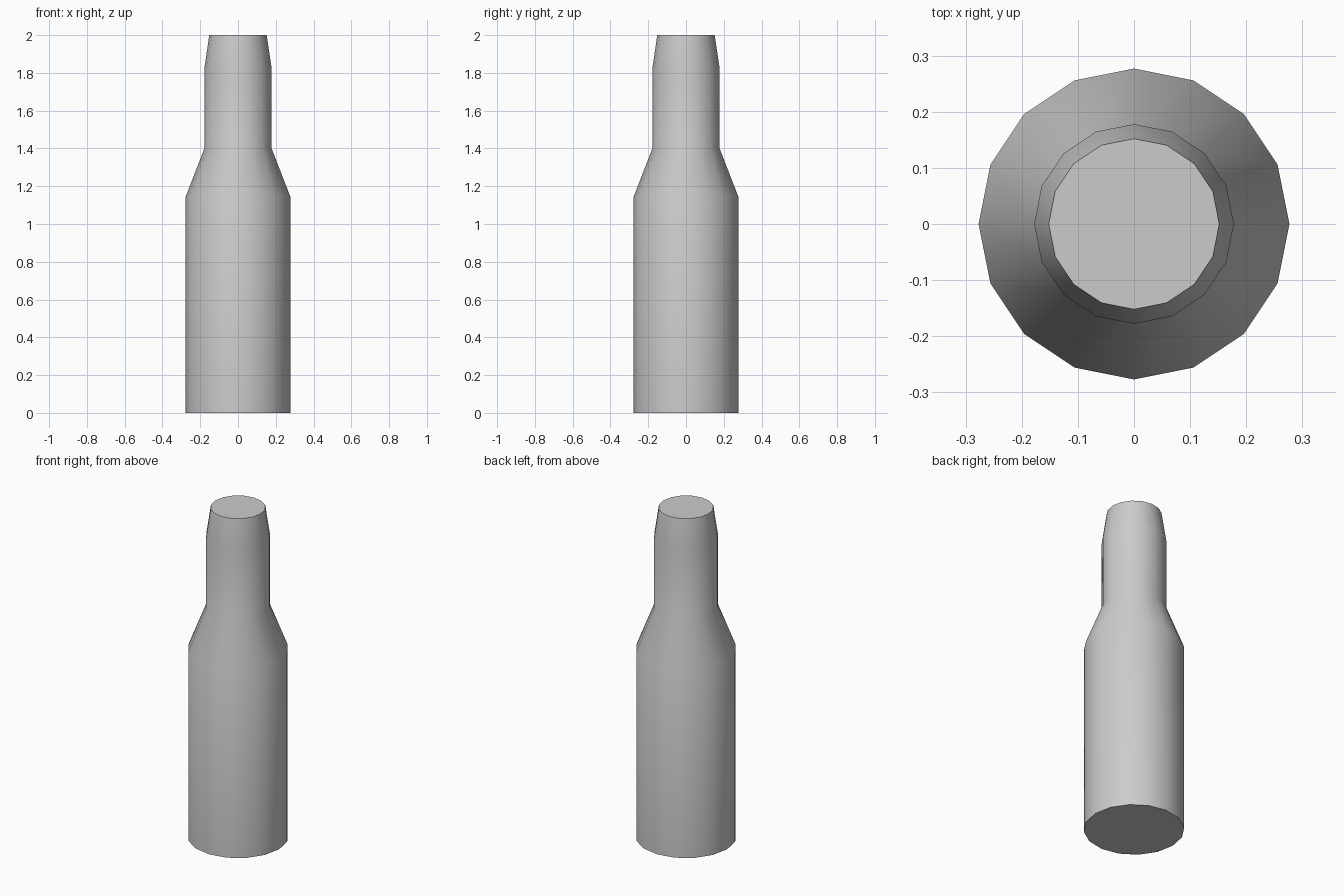
import bpy
import bmesh
import math

cube = bpy.data.objects.get("Cube")
if cube:
    bpy.data.objects.remove(cube, do_unlink=True)

SIDES = 16
# Bottle outline as (radius, height)
PROFILE = [(0.277, 0), (0.277, 1.145), (0.178, 1.4), (0.178, 1.825), (0.152, 2)]

grey = bpy.data.materials.new("plain grey")
grey.use_nodes = True
colour = (0.6, 0.6, 0.6, 1)
grey.diffuse_color = colour
grey.node_tree.nodes["Principled BSDF"].inputs["Base Color"].default_value = colour

# Stacked rings, joined by quads and closed with flat caps
bm = bmesh.new()
angles = [2 * math.pi * i / SIDES for i in range(SIDES)]
rings = [[bm.verts.new((r * math.cos(a), r * math.sin(a), z)) for a in angles]
         for r, z in PROFILE]
for low, high in zip(rings, rings[1:]):
    for i in range(SIDES):
        j = (i + 1) % SIDES
        bm.faces.new((low[i], low[j], high[j], high[i]))
bm.faces.new(rings[0][::-1])
bm.faces.new(rings[-1])

mesh = bpy.data.meshes.new("bottle")
bm.to_mesh(mesh)
bm.free()
mesh.materials.append(grey)
bottle = bpy.data.objects.new("bottle", mesh)
bpy.context.collection.objects.link(bottle)

# Smooth sides with crisp cap rims
bpy.ops.object.select_all(action="DESELECT")
bottle.select_set(True)
bpy.context.view_layer.objects.active = bottle
bpy.ops.object.shade_smooth_by_angle(angle=math.radians(40))
